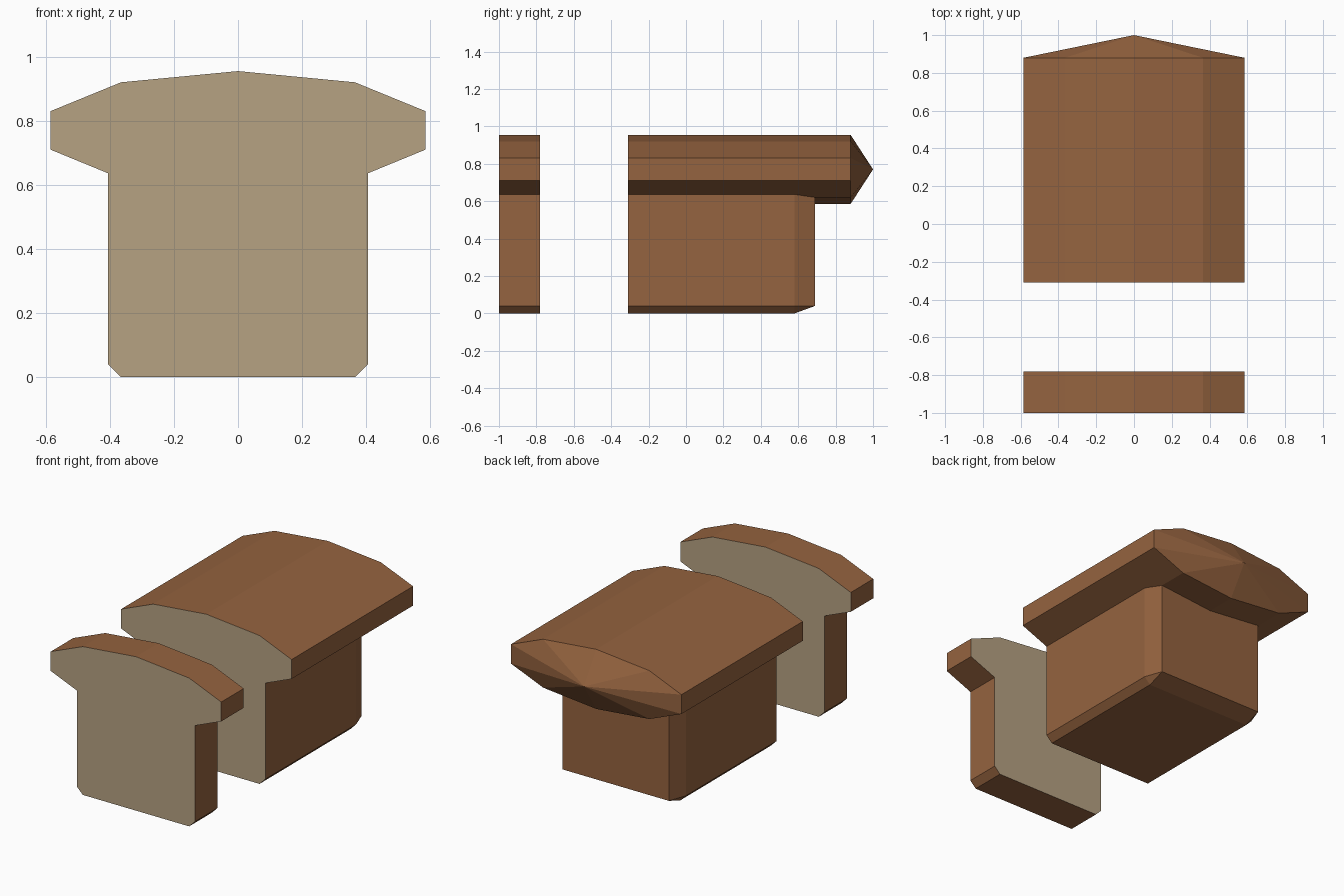
import bpy
import bmesh

cube = bpy.data.objects.get("Cube")
if cube:
    bpy.data.objects.remove(cube, do_unlink=True)


def material(name, color):
    mat = bpy.data.materials.new(name)
    mat.use_nodes = True
    mat.diffuse_color = color
    mat.node_tree.nodes["Principled BSDF"].inputs["Base Color"].default_value = color
    return mat


CRUST = material("brown crust", (0.30, 0.125, 0.050, 1))
CRUMB = material("pale crumb", (0.47, 0.36, 0.225, 1))


def mirrored(half):
    """Close a right-hand outline with its mirror image."""
    return half + [(-x, z) for x, z in reversed(half) if x]


def ring(outline, y):
    return [(x, y, z) for x, z in outline]


def loft(name, rings, cap_front=False, cap_back=False, cut=False):
    """Skin the rings from front to back; cut caps get an inset crumb face."""
    bm = bmesh.new()
    loops = [[bm.verts.new(p) for p in r] for r in rings]
    for a, b in zip(loops, loops[1:]):
        for i in range(len(a)):
            bm.faces.new((a[i], a[i - 1], b[i - 1], b[i]))
    caps = []
    if cap_front:
        caps.append(bm.faces.new(loops[0]))
    if cap_back:
        caps.append(bm.faces.new(loops[-1][::-1]))
    if cut:
        bmesh.ops.inset_individual(bm, faces=caps, thickness=0.02, use_even_offset=True)
        for face in caps:
            face.material_index = 1
    bmesh.ops.remove_doubles(bm, verts=bm.verts, dist=0.0001)
    mesh = bpy.data.meshes.new(name)
    bm.to_mesh(mesh)
    bm.free()
    mesh.materials.append(CRUST)
    mesh.materials.append(CRUMB)
    obj = bpy.data.objects.new(name, mesh)
    bpy.context.collection.objects.link(obj)
    return obj


# Outlines: whole bread section, domed top, lower body and its tapered back end
section = mirrored([(0.365, 0), (0.405, 0.04), (0.405, 0.636), (0.585, 0.71),
                    (0.585, 0.83), (0.365, 0.92), (0, 0.955)])
dome = mirrored([(0, 0.585), (0.365, 0.62), (0.585, 0.71),
                 (0.585, 0.83), (0.365, 0.92), (0, 0.955)])
body = mirrored([(0.365, 0), (0.405, 0.04), (0.405, 0.77)])
body_end = mirrored([(0.365, 0.04), (0.365, 0.04), (0.365, 0.77)])
tip = [(0, 0.77)] * len(dome)

CUT_Y = -0.31

# Loose slice with crumb on both sides
loft("bread_slice", [ring(section, -1), ring(section, -0.78)], True, True, cut=True)

# Loaf: cut face, overhanging top with pointed end, body with bevelled end
loft("loaf_cut_face", [ring(section, CUT_Y)], cap_front=True, cut=True)
loft("loaf_top", [ring(dome, CUT_Y), ring(dome, 0.88), ring(tip, 1)])
loft("loaf_body", [ring(body, CUT_Y), ring(body, 0.58), ring(body_end, 0.69)], cap_back=True)
